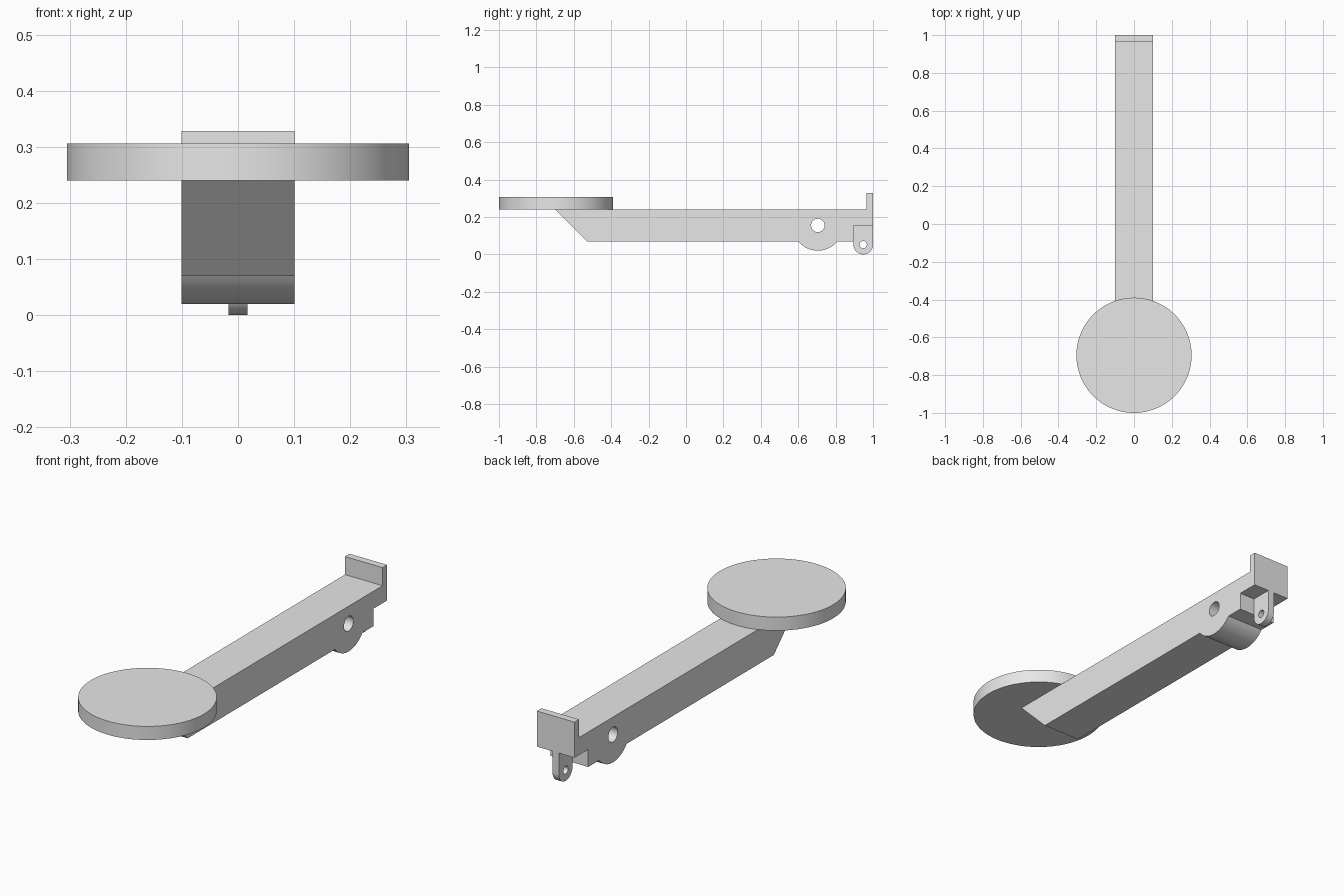
import bpy
import bmesh
from math import cos, sin, radians, asin
from mathutils import Matrix

default = bpy.data.objects.get("Cube")
if default:
    bpy.data.objects.remove(default)

grey = bpy.data.materials.new("light grey")
grey.use_nodes = True
GREY = (0.8, 0.8, 0.8, 1)
grey.diffuse_color = GREY
grey.node_tree.nodes["Principled BSDF"].inputs["Base Color"].default_value = GREY


def arc(y, z, r, start, end, steps):
    """Points (y, z) along an arc, angles in degrees."""
    angles = [radians(start + (end - start) * i / steps) for i in range(steps + 1)]
    return [(y + r * cos(a), z + r * sin(a)) for a in angles]


def finish(bm, name):
    bmesh.ops.recalc_face_normals(bm, faces=bm.faces[:])
    mesh = bpy.data.meshes.new(name)
    bm.to_mesh(mesh)
    bm.free()
    mesh.materials.append(grey)
    obj = bpy.data.objects.new(name, mesh)
    bpy.context.collection.objects.link(obj)
    return obj


def select(obj):
    bpy.ops.object.select_all(action="DESELECT")
    obj.select_set(True)
    bpy.context.view_layer.objects.active = obj


def smooth(obj):
    select(obj)
    bpy.ops.object.shade_smooth_by_angle(angle=radians(30))


def extrude_profile(name, points, half_width):
    """Side profile extruded symmetrically across x."""
    bm = bmesh.new()
    face = bm.faces.new([bm.verts.new((-half_width, y, z)) for y, z in points])
    side = bmesh.ops.extrude_face_region(bm, geom=[face])["geom"]
    verts = [v for v in side if isinstance(v, bmesh.types.BMVert)]
    bmesh.ops.translate(bm, verts=verts, vec=(2 * half_width, 0, 0))
    return finish(bm, name)


def drill(obj, y, z, r):
    """Cut a round hole through the part along x."""
    cutter = extrude_profile("hole_cutter", arc(y, z, r, 0, 352.5, 47), 0.3)
    cutter.hide_render = True
    cut = obj.modifiers.new("hole", "BOOLEAN")
    cut.operation = "DIFFERENCE"
    cut.solver = "EXACT"
    cut.object = cutter
    select(obj)
    bpy.ops.object.modifier_apply(modifier=cut.name)
    bpy.data.objects.remove(cutter)


# Arm with slanted front, rounded pivot boss, rear notch and upright end stop
TOP, BOTTOM, STEP = 0.24, 0.07, 0.155
PIVOT_Y, PIVOT_Z, BOSS_R = 0.705, 0.155, 0.135
dip = asin((PIVOT_Z - BOTTOM) / BOSS_R) * 180 / 3.14159265
profile = [(-0.70, TOP), (-0.53, BOTTOM)]
profile += arc(PIVOT_Y, PIVOT_Z, BOSS_R, 180 + dip, 360 - dip, 24)
profile += [(0.895, BOTTOM), (0.895, STEP), (1, STEP),
            (1, 0.328), (0.965, 0.328), (0.965, TOP)]
arm = extrude_profile("arm", profile, 0.101)
drill(arm, PIVOT_Y, PIVOT_Z, 0.036)
smooth(arm)

# Narrow lug hanging in the rear notch
lug_r = 0.0525
lug_y = 1 - lug_r
lug_profile = [(1, STEP), (1 - 2 * lug_r, STEP)] + arc(lug_y, lug_r, lug_r, 180, 360, 24)
lug = extrude_profile("rear_lug", lug_profile, 0.017)
drill(lug, lug_y, lug_r, 0.019)
smooth(lug)

# Round pad on the front of the arm
bm = bmesh.new()
bmesh.ops.create_cone(bm, cap_ends=True, segments=96, radius1=0.305, radius2=0.305,
                      depth=0.066, matrix=Matrix.Translation((0, -0.695, 0.273)))
pad = finish(bm, "round_pad")
smooth(pad)
